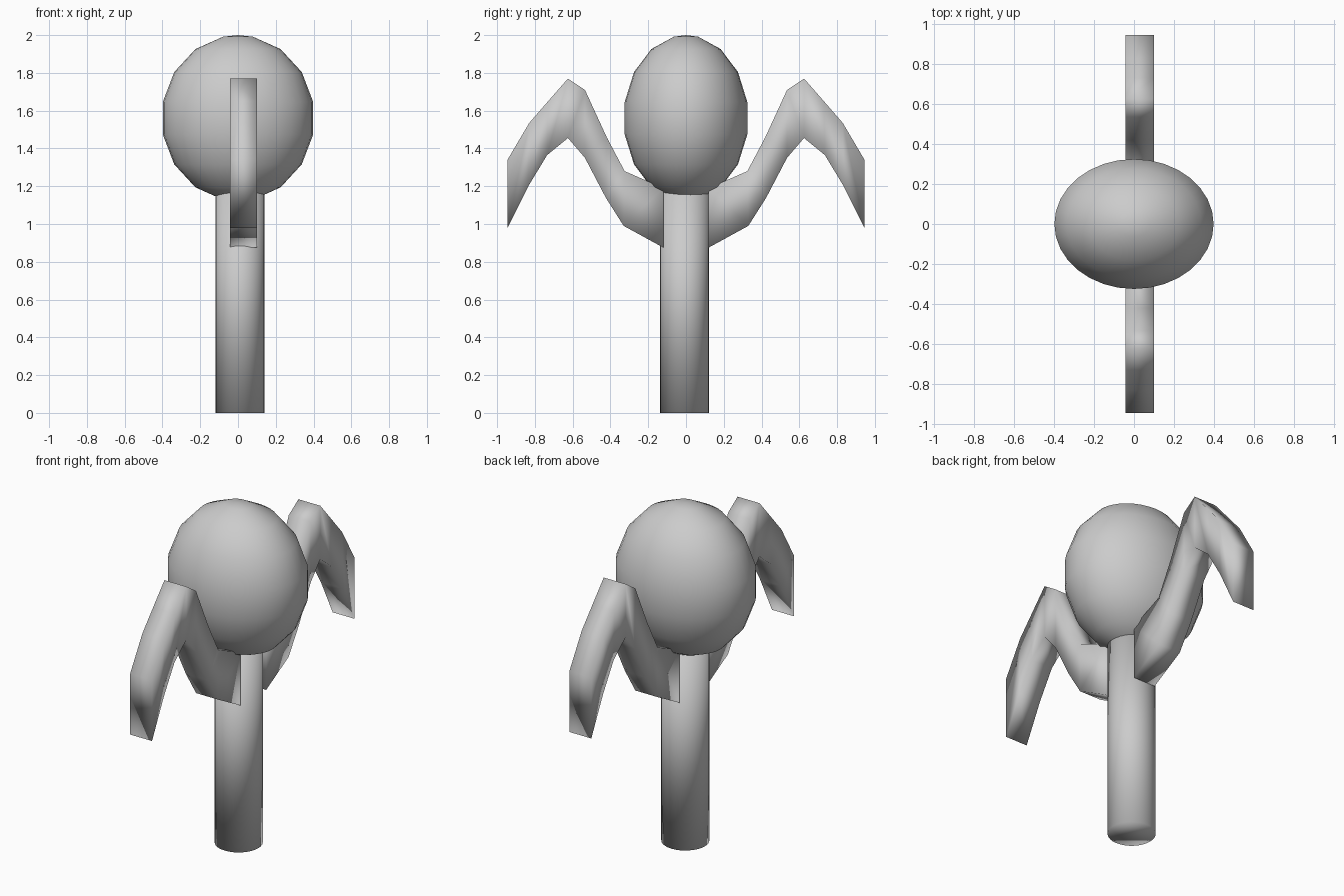
import bpy, bmesh, math

if "Cube" in bpy.data.objects:
    bpy.data.objects.remove(bpy.data.objects["Cube"])


def make_object(name, bm):
    bmesh.ops.recalc_face_normals(bm, faces=bm.faces)
    for f in bm.faces:
        f.smooth = True
    mesh = bpy.data.meshes.new(name)
    bm.to_mesh(mesh)
    bm.free()
    obj = bpy.data.objects.new(name, mesh)
    bpy.context.collection.objects.link(obj)
    return obj


def head():
    # Ellipsoid with rings offset half a step from the equator, closed by poles
    bm = bmesh.new()
    sides, rx, ry, rz, cz = 32, 0.406, 0.331, 0.44, 1.56
    rings = []
    for k in range(8):
        lat = math.radians(-78.75 + 22.5 * k)
        c, z = math.cos(lat), cz + rz * math.sin(lat)
        rings.append([bm.verts.new((rx * c * math.cos(2 * math.pi * i / sides),
                                    ry * c * math.sin(2 * math.pi * i / sides), z))
                      for i in range(sides)])
    south = bm.verts.new((0, 0, cz - rz))
    north = bm.verts.new((0, 0, cz + rz))
    for i in range(sides):
        j = (i + 1) % sides
        for a, b in zip(rings, rings[1:]):
            bm.faces.new((a[i], a[j], b[j], b[i]))
        bm.faces.new((south, rings[0][j], rings[0][i]))
        bm.faces.new((north, rings[-1][i], rings[-1][j]))
    return make_object("head", bm)


def arm(name, side):
    # (y, z) pairs along the upper and lower edge, from body to tip
    upper = [(0.12, 1.19), (0.325, 1.28), (0.42, 1.46), (0.535, 1.71),
             (0.625, 1.77), (0.73, 1.65), (0.83, 1.535), (0.945, 1.34)]
    lower = [(0.12, 0.875), (0.33, 0.99), (0.425, 1.14), (0.535, 1.35),
             (0.625, 1.455), (0.735, 1.365), (0.835, 1.20), (0.945, 0.98)]
    x0, x1 = -0.043, 0.10
    bm = bmesh.new()
    loops = [[bm.verts.new((x, side * y, z)) for x, (y, z) in
              ((x0, u), (x1, u), (x1, l), (x0, l))] for u, l in zip(upper, lower)]
    for a, b in zip(loops, loops[1:]):
        for i in range(4):
            j = (i + 1) % 4
            bm.faces.new((a[i], a[j], b[j], b[i]))
    bm.faces.new(loops[0])
    bm.faces.new(loops[-1])
    return make_object(name, bm)


# Head
head()

# Trunk
bpy.ops.mesh.primitive_cylinder_add(vertices=32, radius=0.129, depth=1.17,
                                    location=(0.01, -0.008, 0.585))
trunk = bpy.context.object
trunk.name = "trunk"
bpy.ops.object.shade_smooth()

# Arms
arm("front_arm", -1)
arm("back_arm", 1)
